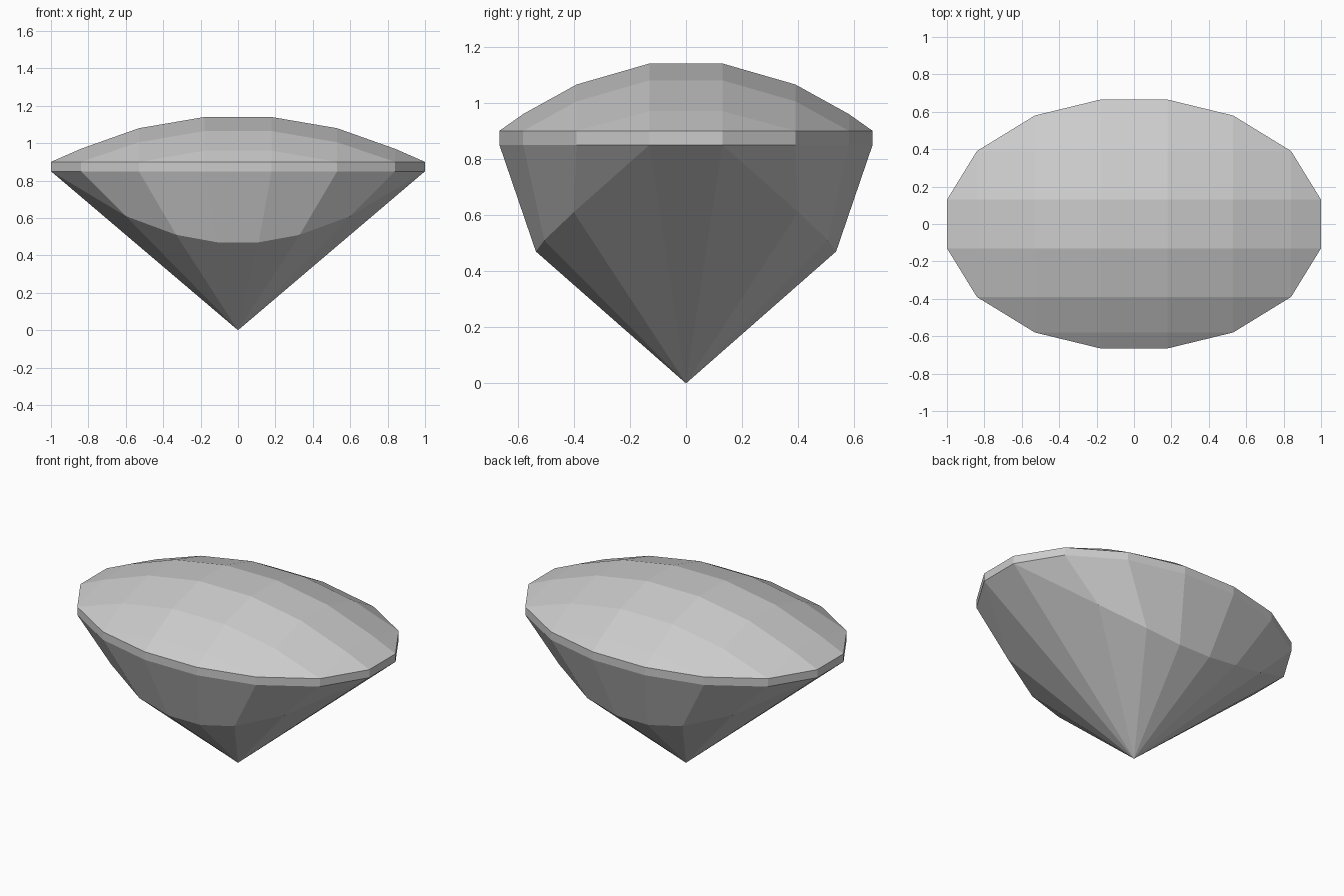
import bpy, bmesh

cube = bpy.data.objects.get("Cube")
if cube:
    bpy.data.objects.remove(cube, do_unlink=True)

# Quarter outline stations, shared by crown, girdle and pavilion
XS = [0.18, 0.53, 0.84, 1.0]
YS = [0.13, 0.39, 0.58, 0.665]
DROP_X = [0, 0.06, 0.17, 0.24]
DROP_Y = [0, 0.075, 0.18, 0.24]
TOP, RIM, BELT = 1.14, 0.90, 0.85
LAST = len(XS) - 1

# Lower break of the side facets, from middle to end; the end meets the belt
BREAK = [(0.11, 0.535, 0.47), (0.33, 0.505, 0.51), (0.6, 0.4, 0.61), (1.0, 0.13, BELT)]

grey = bpy.data.materials.new("gem_grey")
grey.use_nodes = True
colour = (0.6, 0.6, 0.6, 1)
grey.diffuse_color = colour
grey.node_tree.nodes["Principled BSDF"].inputs["Base Color"].default_value = colour

bm = bmesh.new()
cache = {}


def vert(x, y, z):
    key = (round(x, 4), round(y, 4), round(z, 4))
    if key not in cache:
        cache[key] = bm.verts.new(key)
    return cache[key]


def face(*points):
    verts = list(dict.fromkeys(vert(*p) for p in points))
    if len(verts) > 2 and not bm.faces.get(verts):
        bm.faces.new(verts)


def crown(i, j, sx, sy):
    # Signed grid point on the domed top; the outer diagonal lies on the rim
    z = RIM if i + j == LAST else TOP - DROP_X[i] - DROP_Y[j]
    return (sx * XS[i], sy * YS[j], z)


def outline(i, z, sx, sy):
    return (sx * XS[i], sy * YS[LAST - i], z)


APEX = (0, 0, 0)
for sx in (1, -1):
    for sy in (1, -1):
        # Crown cells, cut to triangles along the rim
        for i in range(LAST):
            for j in range(LAST - i):
                cell = [(i, j), (i + 1, j), (i + 1, j + 1), (i, j + 1)]
                face(*[crown(a, b, sx, sy) for a, b in cell if a + b <= LAST])
        for i in range(LAST):
            a, b = outline(i, BELT, sx, sy), outline(i + 1, BELT, sx, sy)
            lo_a, lo_b = [(sx * x, sy * y, z) for x, y, z in BREAK[i:i + 2]]
            # Girdle, side facet and point facet
            face(a, b, outline(i + 1, RIM, sx, sy), outline(i, RIM, sx, sy))
            face(a, b, lo_b, lo_a)
            face(lo_a, lo_b, APEX)

# Middle strips joining the four quarters
for s in (1, -1):
    for k in range(LAST):
        face(crown(k, 0, s, 1), crown(k + 1, 0, s, 1),
             crown(k + 1, 0, s, -1), crown(k, 0, s, -1))
        face(crown(0, k, 1, s), crown(0, k + 1, 1, s),
             crown(0, k + 1, -1, s), crown(0, k, -1, s))
    for i, mirror in ((0, ((1, s), (-1, s))), (LAST, ((s, 1), (s, -1)))):
        p, q = mirror
        face(outline(i, BELT, *p), outline(i, BELT, *q),
             outline(i, RIM, *q), outline(i, RIM, *p))
        x, y, z = BREAK[i]
        lo_p, lo_q = [(m[0] * x, m[1] * y, z) for m in mirror]
        face(outline(i, BELT, *p), outline(i, BELT, *q), lo_q, lo_p)
        face(lo_p, lo_q, APEX)

# Flat table at the very top
face(*[crown(0, 0, sx, sy) for sx, sy in ((1, 1), (-1, 1), (-1, -1), (1, -1))])

bmesh.ops.recalc_face_normals(bm, faces=bm.faces)
mesh = bpy.data.meshes.new("cut_gem")
bm.to_mesh(mesh)
bm.free()
mesh.materials.append(grey)
gem = bpy.data.objects.new("cut_gem", mesh)
bpy.context.collection.objects.link(gem)
